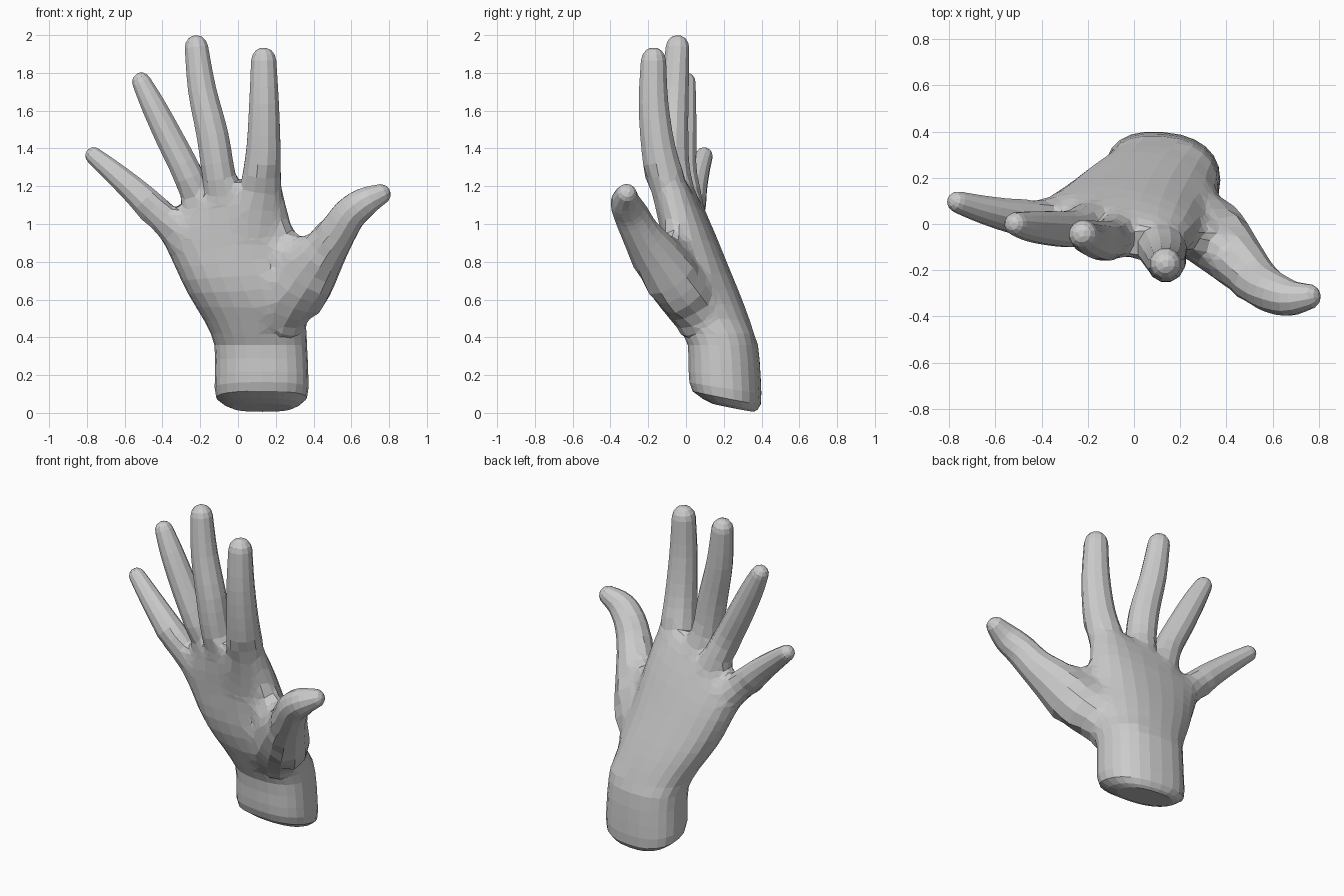
import bpy, bmesh, math
from mathutils import Vector

if "Cube" in bpy.data.objects:
    bpy.data.objects.remove(bpy.data.objects["Cube"])


def spline(rows, steps):
    """Catmull-Rom interpolation of equal-length number rows."""
    out = []
    for i in range(len(rows) - 1):
        a, b, c, d = (rows[max(i - 1, 0)], rows[i], rows[i + 1],
                      rows[min(i + 2, len(rows) - 1)])
        for s in range(steps):
            t = s / steps
            out.append([0.5 * (2 * q + (r - p) * t + (2 * p - 5 * q + 4 * r - u) * t * t
                               + (3 * q - p - 3 * r + u) * t ** 3)
                        for p, q, r, u in zip(a, b, c, d)])
    return out + [list(rows[-1])]


def loft(name, rings):
    """Skin a list of closed rings and cap both ends."""
    bm = bmesh.new()
    vs = [[bm.verts.new(p) for p in ring] for ring in rings]
    n = len(vs[0])
    for a, b in zip(vs, vs[1:]):
        for i in range(n):
            j = (i + 1) % n
            bm.faces.new((a[i], a[j], b[j], b[i]))
    bm.faces.new(vs[0][::-1])
    bm.faces.new(vs[-1])
    bmesh.ops.recalc_face_normals(bm, faces=bm.faces)
    me = bpy.data.meshes.new(name)
    bm.to_mesh(me)
    bm.free()
    ob = bpy.data.objects.new(name, me)
    bpy.context.collection.objects.link(ob)
    return ob


def digit(name, pts, sides=12, steps=3):
    """Round tube through (x, y, z, radius) points with a domed tip."""
    path = spline(pts, steps)
    end, prev = Vector(path[-1][:3]), Vector(path[-2][:3])
    d, r = (end - prev).normalized(), path[-1][3]
    for along, scale in ((0.45, 0.88), (0.8, 0.6), (0.98, 0.25)):
        path.append([*(end + d * r * along), r * scale])
    rings = []
    for i, row in enumerate(path):
        t = (Vector(path[min(i + 1, len(path) - 1)][:3])
             - Vector(path[max(i - 1, 0)][:3])).normalized()
        u = t.cross(Vector((0, 1, 0))).normalized()
        v = u.cross(t)
        angles = [2 * math.pi * (k + 0.5) / sides for k in range(sides)]
        rings.append([Vector(row[:3]) + row[3] * (u * math.cos(a) + v * math.sin(a))
                      for a in angles])
    return loft(name, rings)


# Wrist and palm: centre x, y, z, half width, half depth, shear y/x, slope z/x, slope z/y
palm_rows = [
    (.13, .25, .028, .16, .11, -.10, 0, -.2),
    (.125, .215, .08, .24, .18, -.08, 0, -.2),
    (.125, .205, .20, .247, .19, -.08, 0, -.1),
    (.12, .195, .36, .245, .185, -.08, 0, 0),
    (.09, .15, .48, .268, .20, -.06, 0, 0),
    (.02, .085, .65, .305, .20, -.06, .05, 0),
    (-.02, .05, .80, .318, .17, -.09, .10, 0),
    (-.055, .02, .95, .34, .14, -.14, .22, 0),
    (-.07, -.02, 1.09, .305, .115, -.20, .38, 0),
    (-.07, -.045, 1.19, .24, .065, -.22, .40, 0),
]
rings = []
for cx, cy, z, w, h, k, m, n in spline(palm_rows, 2):
    ring = []
    for i in range(24):
        a = 2 * math.pi * i / 24
        c, s = math.cos(a), math.sin(a)
        dx = w * math.copysign(abs(c) ** .85, c)
        dy = h * math.copysign(abs(s) ** .85, s)
        ring.append(Vector((cx + dx, cy + dy + k * dx, z + m * dx + n * dy)))
    rings.append(ring)
hand = loft("hand", rings)

# Fingers, thumb and the skin web beside the thumb
parts = [
    digit("index_finger", [(.09, -.02, .95, .12), (.12, -.10, 1.2, .108), (.135, -.146, 1.4, .093),
                           (.138, -.172, 1.64, .081), (.136, -.172, 1.865, .069)]),
    digit("middle_finger", [(-.05, 0, 1.0, .11), (-.10, -.062, 1.25, .091), (-.135, -.072, 1.47, .087),
                            (-.19, -.06, 1.71, .077), (-.22, -.045, 1.935, .064)]),
    digit("ring_finger", [(-.17, .02, 1.02, .10), (-.26, -.02, 1.25, .082), (-.36, -.018, 1.45, .076),
                          (-.45, -.01, 1.63, .066), (-.51, 0, 1.75, .052)]),
    digit("little_finger", [(-.25, .05, .89, .105), (-.41, .025, 1.04, .09), (-.53, .036, 1.16, .075),
                            (-.66, .065, 1.275, .06), (-.762, .095, 1.36, .047)]),
    digit("thumb", [(.20, .12, .42, .09), (.25, .05, .53, .145), (.335, -.06, .68, .165),
                    (.44, -.165, .84, .132), (.525, -.242, .955, .102), (.59, -.29, 1.05, .092),
                    (.67, -.32, 1.115, .08), (.75, -.315, 1.155, .058)]),
    digit("thumb_web", [(.05, .02, .82, .12), (.22, -.03, .83, .10), (.38, -.12, .86, .085)]),
]

# Fuse everything into one skin
bpy.context.view_layer.objects.active = hand
for part in parts:
    mod = hand.modifiers.new("union", 'BOOLEAN')
    mod.operation, mod.solver, mod.object = 'UNION', 'EXACT', part
    bpy.ops.object.modifier_apply(modifier=mod.name)
    bpy.data.objects.remove(part)

# Soften the joints around the knuckles and thumb root, leaving digits crisp
bm = bmesh.new()
bm.from_mesh(hand.data)
bmesh.ops.remove_doubles(bm, verts=bm.verts, dist=.014)
bmesh.ops.triangulate(bm, faces=[f for f in bm.faces if len(f.verts) > 4])
joint = [v for v in bm.verts if .42 < v.co.z < 1.22 + .25 * min(v.co.x, .1)
         and -.5 < v.co.x < .42]
for _ in range(5):
    bmesh.ops.smooth_vert(bm, verts=joint, factor=.5, use_axis_x=True,
                          use_axis_y=True, use_axis_z=True)
bmesh.ops.recalc_face_normals(bm, faces=bm.faces)
bm.to_mesh(hand.data)
bm.free()
